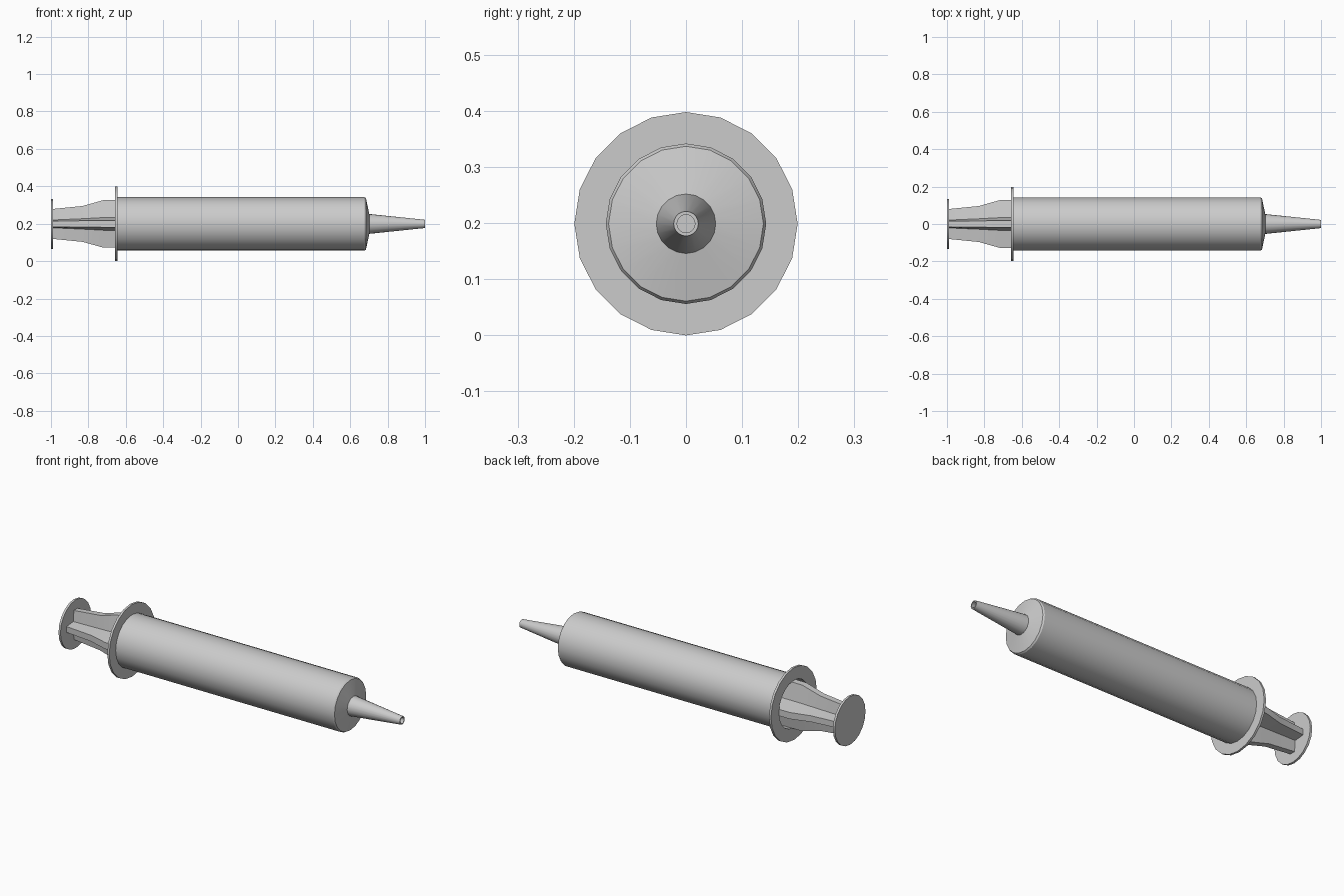
import bpy, bmesh
from math import sin, cos, pi, radians

if "Cube" in bpy.data.objects:
    bpy.data.objects.remove(bpy.data.objects["Cube"])

CZ = 0.199   # height of the long axis
SIDES = 20


def finish(name, bm):
    bmesh.ops.remove_doubles(bm, verts=bm.verts, dist=1e-5)
    bmesh.ops.recalc_face_normals(bm, faces=bm.faces)
    me = bpy.data.meshes.new(name)
    bm.to_mesh(me)
    bm.free()
    ob = bpy.data.objects.new(name, me)
    bpy.context.collection.objects.link(ob)
    bpy.context.view_layer.objects.active = ob
    ob.select_set(True)
    bpy.ops.object.shade_smooth_by_angle(angle=radians(30))
    ob.select_set(False)
    return ob


def bridge(bm, a, b):
    for i in range(len(a)):
        j = (i + 1) % len(a)
        bm.faces.new((a[i], a[j], b[j], b[i]))


def lathe(name, profile, closed=False):
    """Turn (x, radius) points around the long axis."""
    bm = bmesh.new()
    rings = [[bm.verts.new((x, r * cos(2 * pi * i / SIDES), CZ + r * sin(2 * pi * i / SIDES)))
              for i in range(SIDES)] for x, r in profile]
    for a, b in zip(rings, rings[1:]):
        bridge(bm, a, b)
    if closed:
        bridge(bm, rings[-1], rings[0])
    else:
        bm.faces.new(rings[0])
        bm.faces.new(rings[-1])
    return finish(name, bm)


# Hollow barrel with finger flange, sloped shoulder and open nozzle
lathe("barrel", [
    (-0.657, 0.130), (-0.657, 0.199), (-0.645, 0.199), (-0.645, 0.143),
    (0.676, 0.143), (0.684, 0.138), (0.702, 0.053), (1.0, 0.022),
    (1.0, 0.016), (0.69, 0.040), (0.67, 0.130)], closed=True)

# Thumb disc
lathe("thumb_disc", [(-1.0, 0.133), (-0.988, 0.133)])

# Piston head inside the barrel
lathe("piston", [(0.58, 0.128), (0.66, 0.128)])

# Cross-shaped plunger rod: (x, fin reach, half tip width, half root width)
bm = bmesh.new()
rings = []
for x, reach, tip, root in [(-0.99, 0.080, 0.016, 0.021), (-0.83, 0.096, 0.017, 0.028),
                            (-0.72, 0.127, 0.018, 0.034), (0.58, 0.127, 0.018, 0.036)]:
    ring = []
    for k in range(4):
        c, s = cos(k * pi / 2), sin(k * pi / 2)
        for u, v in [(reach, -tip), (reach, tip), (root, root)]:
            ring.append(bm.verts.new((x, u * c - v * s, CZ + u * s + v * c)))
    rings.append(ring)
for a, b in zip(rings, rings[1:]):
    bridge(bm, a, b)
bm.faces.new(rings[0])
bm.faces.new(rings[-1])
finish("plunger_rod", bm)
